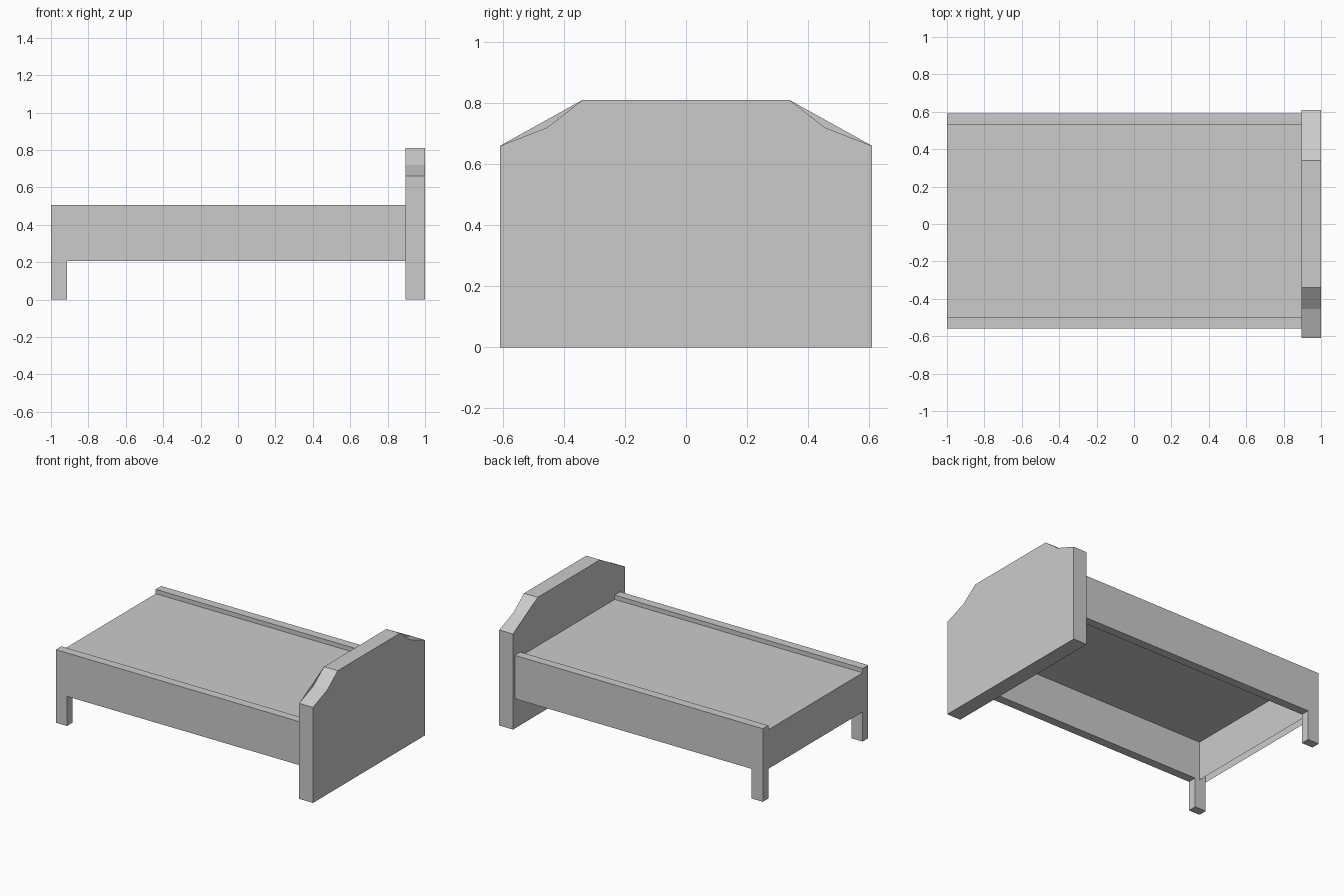
import bpy

cube = bpy.data.objects.get("Cube")
if cube:
    bpy.data.objects.remove(cube, do_unlink=True)

GREY = 0.6
paint = bpy.data.materials.new("plain_grey")
paint.use_nodes = True
paint.diffuse_color = (GREY, GREY, GREY, 1)
paint.node_tree.nodes["Principled BSDF"].inputs["Base Color"].default_value = (GREY, GREY, GREY, 1)


def add_mesh(name, verts, faces):
    mesh = bpy.data.meshes.new(name)
    mesh.from_pydata(verts, [], faces)
    mesh.materials.append(paint)
    obj = bpy.data.objects.new(name, mesh)
    bpy.context.collection.objects.link(obj)
    return obj


def extrude(name, profile, start, end, place):
    """Extrude a counter-clockwise 2D profile; place(u, v, w) gives the 3D point."""
    n = len(profile)
    verts = [place(u, v, w) for w in (start, end) for u, v in profile]
    faces = [list(range(n))[::-1], list(range(n, 2 * n))]
    faces += [(i, (i + 1) % n, n + (i + 1) % n, n + i) for i in range(n)]
    return add_mesh(name, verts, faces)


# Main dimensions
FOOT_X, HEAD_X, END_X = -1.0, 0.895, 1.0
LEG_X, PANEL_X = -0.915, -0.95
RAIL_LOW, RAIL_TOP, DECK_Z = 0.205, 0.505, 0.475
RAIL_W, RIGHT_Y, LEFT_Y = 0.06, -0.56, 0.59

# Side rails, each with its foot leg in one L-shaped profile
rail_profile = [(FOOT_X, 0), (LEG_X, 0), (LEG_X, RAIL_LOW), (HEAD_X, RAIL_LOW),
                (HEAD_X, RAIL_TOP), (FOOT_X, RAIL_TOP)]
for name, y in (("right_rail", RIGHT_Y), ("left_rail", LEFT_Y - RAIL_W)):
    extrude(name, rail_profile, y + RAIL_W, y, lambda x, z, w: (x, w, z))

# Bed deck folded down into the hollow foot panel
y0, y1 = RIGHT_Y + RAIL_W, LEFT_Y - RAIL_W
deck_path = [(FOOT_X, RAIL_LOW), (FOOT_X, DECK_Z), (HEAD_X, DECK_Z)]
verts = [(x, y, z) for x, z in deck_path for y in (y0, y1)]
add_mesh("bed_deck", verts, [(0, 2, 3, 1), (2, 4, 5, 3)])
add_mesh("foot_panel_inside",
         [(PANEL_X, y0, RAIL_LOW), (PANEL_X, y1, RAIL_LOW),
          (PANEL_X, y1, DECK_Z), (PANEL_X, y0, DECK_Z)], [(0, 1, 2, 3)])

# Headboard with stepped, sloping shoulders
half = [(0.61, 0), (0.61, 0.66), (0.455, 0.72), (0.34, 0.81)]
outline = half + [(-y, z) for y, z in reversed(half)]
extrude("headboard", outline, HEAD_X, END_X, lambda y, z, w: (w, y, z))

# Thin webs filling the shoulder hollows on the inner face
for name, side in (("left_shoulder_web", 1), ("right_shoulder_web", -1)):
    add_mesh(name, [(HEAD_X, side * y, z) for y, z in half[1:]],
             [(0, 1, 2) if side < 0 else (2, 1, 0)])
